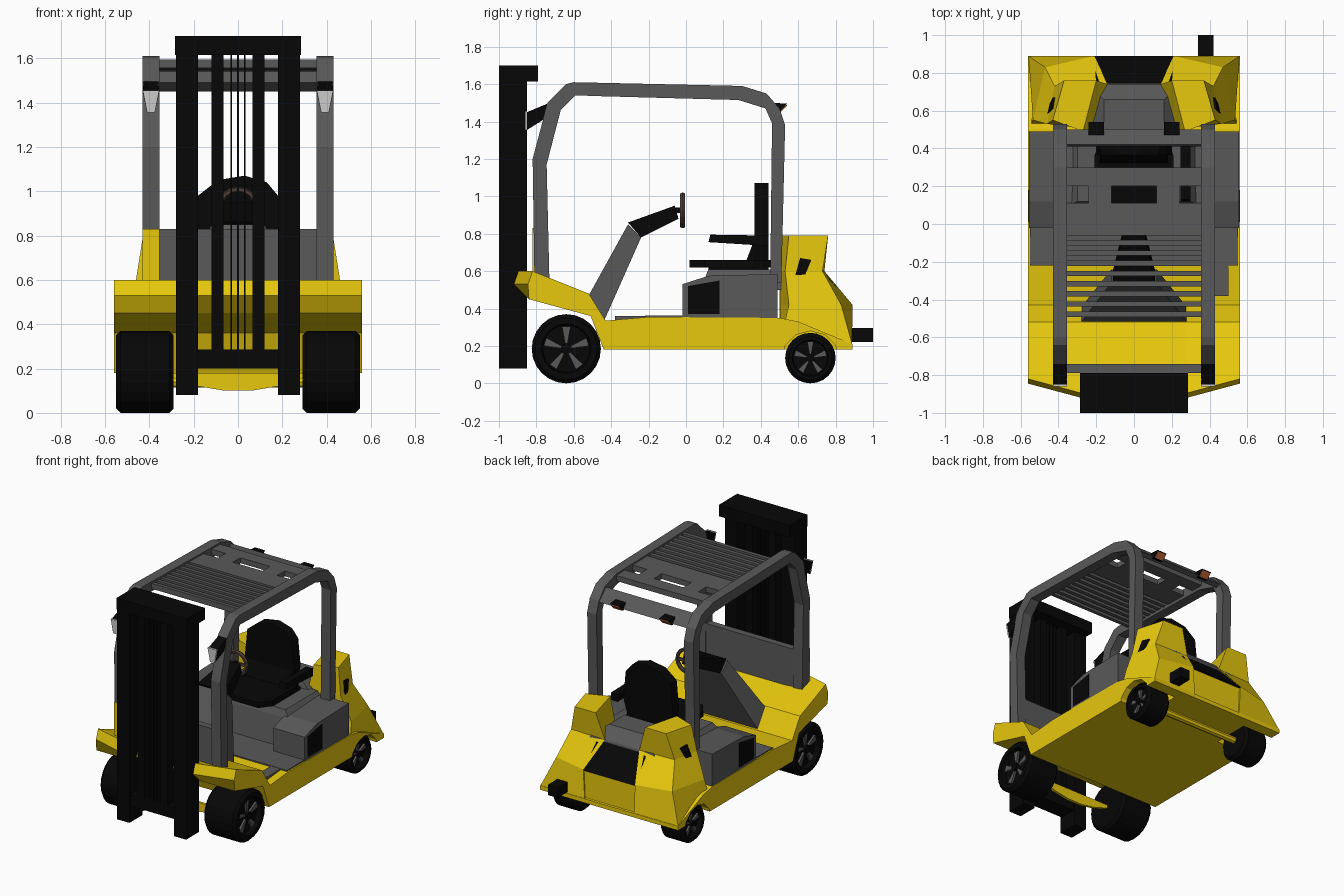
import bpy, bmesh, math
from math import sin, cos, pi

if "Cube" in bpy.data.objects:
    bpy.data.objects.remove(bpy.data.objects["Cube"])


def material(name, rgb):
    m = bpy.data.materials.new(name)
    m.diffuse_color = (*rgb, 1)
    m.use_nodes = True
    m.node_tree.nodes["Principled BSDF"].inputs["Base Color"].default_value = m.diffuse_color
    return m


YELLOW = material("yellow_paint", (0.8, 0.58, 0.004))
BLACK = material("black", (0.002, 0.002, 0.002))
GREY = material("dark_grey", (0.1, 0.1, 0.1))
SILVER = material("lamp_glass", (0.6, 0.6, 0.6))
ORANGE = material("orange_lens", (0.5, 0.12, 0.03))
BROWN = material("wheel_brown", (0.08, 0.05, 0.04))


def loft(name, rings, mat, closed=False):
    """Bridge equal-sized rings of points; cap the ends unless closed."""
    bm = bmesh.new()
    vs = [[bm.verts.new(p) for p in r] for r in rings]
    n, k = len(rings[0]), len(rings)
    for i in range(k if closed else k - 1):
        a, b = vs[i], vs[(i + 1) % k]
        for j in range(n):
            bm.faces.new((a[j], a[(j + 1) % n], b[(j + 1) % n], b[j]))
    if not closed:
        bm.faces.new(vs[0])
        bm.faces.new(vs[-1])
    bmesh.ops.recalc_face_normals(bm, faces=bm.faces)
    me = bpy.data.meshes.new(name)
    bm.to_mesh(me)
    bm.free()
    me.materials.append(mat)
    ob = bpy.data.objects.new(name, me)
    bpy.context.collection.objects.link(ob)
    return ob


def prism(name, yz, x0, x1, mat):
    return loft(name, [[(x, y, z) for y, z in yz] for x in (x0, x1)], mat)


def box(name, x0, x1, y0, y1, z0, z1, mat):
    return prism(name, [(y0, z0), (y1, z0), (y1, z1), (y0, z1)], x0, x1, mat)


def levels(name, data, mat, s=1):
    """Loft horizontal outlines given as (z, [(x, y)...])."""
    return loft(name, [[(s * x, y, z) for x, y in pts] for z, pts in data], mat)


def rect(hx, y0, y1):
    return [(-hx, y0), (hx, y0), (hx, y1), (-hx, y1)]


def lathe_x(name, prof, cy, cz, n, mat, closed=False):
    """Revolve (radius, x) points about an x axis."""
    rings = [[(x, cy + r * cos(2 * pi * i / n), cz + r * sin(2 * pi * i / n))
              for i in range(n)] for r, x in prof]
    return loft(name, rings, mat, closed)


def cut_arch(ob, cutter):
    mod = ob.modifiers.new("wheel_arch", "BOOLEAN")
    mod.operation, mod.object, mod.solver = "DIFFERENCE", cutter, "EXACT"


# Chassis: side profile swept across, front lip swept back at the corners
prof = [(-.92, .53), (-.895, .6), (-.52, .48), (-.43, .335), (-.2, .355), (.5, .35), (.6, .33),
        (.89, .21), (.89, .18), (-.44, .18), (-.51, .36), (-.84, .45)]
rings = []
for x, dy in ((-.56, .075), (-.28, 0), (.28, 0), (.56, .075)):
    rings.append([(x, y + (dy if y < -.88 else 0), z) for y, z in prof])
chassis = loft("chassis", rings, YELLOW)

# Counterweight: centre block, grille and two horns with handle recesses
prism("counterweight_centre", [(.5, .33), (.5, .6), (.73, .58), (.88, .41), (.88, .2)],
      -.23, .23, YELLOW)
loft("rear_grille", [[(-.21, .89, .415), (.21, .89, .415), (.2, .74, .59), (-.2, .74, .59)],
                     [(-.21, .87, .41), (.21, .87, .41), (.2, .71, .58), (-.2, .71, .58)]], BLACK)
for s in (-1, 1):
    cut = lathe_x("arch_cutter", [(.155, s * .31), (.155, s * .7)], .665, .125, 12, BLACK)
    cut.hide_render = True
    cut.hide_set(True)
    cut_arch(chassis, cut)
    horn = levels("counterweight_horn", [
        (.21, [(.2, .5), (.558, .5), (.558, .888), (.2, .888)]),
        (.42, [(.2, .5), (.535, .55), (.47, .83), (.21, .89)]),
        (.6, [(.22, .5), (.46, .53), (.42, .73), (.14, .74)]),
        (.79, [(.27, .49), (.43, .55), (.37, .76), (.2, .76)])], YELLOW, s)
    cut_arch(horn, cut)
    loft("handle_recess", [[(s * (x + d), y, z) for x, y, z in
         ((.458, .585, .58), (.448, .635, .575), (.43, .67, .66), (.44, .61, .67))]
         for d in (-.03, 0)], BLACK)

# Engine hood, seat pedestal and side boxes with vents
levels("hood", [(.5, rect(.28, .46, .76)), (.6, rect(.26, .46, .74)), (.68, rect(.16, .48, .66))], GREY)
levels("seat_pedestal", [(.34, rect(.34, .06, .49)), (.56, rect(.34, .1, .49)),
                         (.61, rect(.3, .12, .49))], GREY)
for s in (-1, 1):
    prism("side_box", [(-.02, .34), (-.02, .53), (.12, .575), (.49, .585), (.49, .34)],
          s * .3, s * .555, GREY)
    prism("side_vent", [(.01, .37), (.18, .37), (.18, .55), (.01, .52)], s * .545, s * .558, BLACK)
box("floor_mat", -.55, .55, -.22, .1, .34, .362, GREY)
box("step_plate", .42, .5, -.38, -.22, .33, .36, GREY)

# Front console and dash
loft("console", [
    [(-.28, -.52, .47), (.28, -.52, .47), (.28, -.44, .33), (-.28, -.44, .33)],
    [(-.12, -.31, .85), (.12, -.31, .85), (.12, -.24, .78), (-.12, -.24, .78)]], GREY)
loft("dash", [
    [(-.11, -.31, .86), (.11, -.31, .86), (.11, -.24, .78), (-.11, -.24, .78)],
    [(-.06, -.06, .95), (.06, -.06, .95), (.06, -.04, .88), (-.06, -.04, .88)]], BLACK)
box("steering_column", -.015, .015, -.07, -.015, .91, .94, BLACK)

# Steering wheel
ring = []
for i in range(16):
    a = 2 * pi * i / 16
    ring.append([((.083 + .013 * cos(b)) * cos(a), -.018 + .016 * sin(b),
                  .925 + (.083 + .013 * cos(b)) * sin(a)) for b in (j * pi / 3 for j in range(6))])
loft("steering_wheel", ring, BROWN, closed=True)
box("steering_spoke", -.08, .08, -.025, -.01, .915, .935, BROWN)

# Seat
levels("seat_base", [(.59, rect(.2, .12, .44)), (.63, rect(.2, .12, .44))], BLACK)
cushion = [(-.15, .02), (.15, .02), (.21, .1), (.21, .36), (.17, .46), (-.17, .46), (-.21, .36), (-.21, .1)]
levels("seat_cushion", [(.62, cushion), (.66, cushion)], BLACK)
back = [(-.16, .64), (-.2, .78), (-.18, .98), (-.09, 1.05), (.03, 1.07), (.13, 1.04), (.18, .98), (.2, .78), (.16, .64)]
loft("seat_back", [[(x, y, z) for x, z in back] for y in (.365, .44)], BLACK)
prism("seat_bolster", [(.32, .65), (.37, .65), (.37, .78)], -.18, .18, BLACK)
prism("armrest", [(.12, .755), (.44, .735), (.44, .79), (.13, .795)], .245, .3, BLACK)

# Overhead guard: bent side frames
frame = [(-.81, .54), (-.82, 1.2), (-.74, 1.5), (-.64, 1.6), (-.6, 1.61), (.3, 1.59), (.43, 1.55),
         (.5, 1.47), (.53, 1.38), (.51, .54), (.45, .54), (.46, 1.39), (.425, 1.47), (.28, 1.515),
         (-.45, 1.535), (-.59, 1.54), (-.67, 1.46), (-.745, 1.17), (-.73, .54)]
for s in (-1, 1):
    prism("guard_frame", frame, s * .355, s * .43, GREY)
box("front_panel", -.36, .36, -.79, -.74, .53, .83, GREY)
box("painted_pillar_face", -.43, -.355, -.822, -.8, .55, .83, YELLOW)


# Roof plate, windows and slats
def roof(name, x0, x1, y0, y1):
    z = lambda y: 1.585 - .02 * y
    prism(name, [(y0, z(y0) - .04), (y1, z(y1) - .04), (y1, z(y1)), (y0, z(y0))], x0, x1, GREY)


roof("roof_rear_plate", -.36, .36, .2, .3)
roof("roof_front_plate", -.36, .36, -.06, .11)
for s in (-1, 1):
    roof("roof_web", s * .12, s * .24, .11, .2)
for i in range(8):
    y = -.1 - i * .054
    roof("roof_slat", -.36, .36, y - .014, y + .014)
prism("roof_back_bar", [(.41, 1.49), (.42, 1.54), (.5, 1.46), (.46, 1.45)], -.36, .36, GREY)

# Lamps
for s in (-1, 1):
    loft("headlamp_body", [
        [(s * x, -.85, z) for x, z in ((.355, 1.45), (.43, 1.45), (.41, 1.355), (.375, 1.355))],
        [(s * x, -.73, z) for x, z in ((.36, 1.5), (.425, 1.5), (.425, 1.43), (.36, 1.43))]], BLACK)
    loft("headlamp_glass", [[(s * x, y, z) for x, z in ((.355, 1.455), (.43, 1.455), (.41, 1.355), (.375, 1.355))]
                            for y in (-.86, -.85)], SILVER)
    prism("rear_lamp", [(.47, 1.5), (.54, 1.495), (.5, 1.45), (.47, 1.455)], s * .16, s * .24, BLACK)
    loft("rear_lens", [[(s * x, y + d, z + d * -.8) for x, y, z in
         ((.165, .535, 1.49), (.235, .535, 1.49), (.235, .5, 1.455), (.165, .5, 1.455))]
         for d in (0, .006)], ORANGE)

# Mast: outer and inner rails, crossbars, chains
for s in (-1, 1):
    box("mast_outer_rail", s * .18, s * .28, -1, -.85, .08, 1.7, BLACK)
    box("mast_inner_rail", s * .065, s * .12, -.99, -.86, .22, 1.65, BLACK)
    box("mast_chain", s * .026, s * .034, -.98, -.87, .28, 1.65, BLACK)
box("lift_cylinder", -.004, .004, -.98, -.87, .28, 1.65, BLACK)
box("mast_top_bar", -.285, .285, -1, -.79, 1.615, 1.7, BLACK)
box("mast_bottom_bar", -.2, .2, -.99, -.86, .2, .285, BLACK)

# Rear hitch box
box("hitch", .34, .42, .86, 1, .22, .295, BLACK)


# Wheels: stepped tyre, recessed disc and flared spokes; yellow axles
def wheel(name, s, cy, r, xi, xo):
    b = .02
    lathe_x(name + "_tyre", [(r - b, s * xi), (r, s * (xi + b)), (r, s * (xo - b)), (r - b, s * xo),
                             (r * .72, s * xo), (r * .68, s * (xo - .04))], cy, r, 24, BLACK)
    for i in range(5):
        a = pi / 2 + 2 * pi * i / 5
        pts = ((.12, -.25), (.66, -.19), (.66, .19), (.12, .25))
        loft(name + "_spoke", [[(s * x, cy + r * q * cos(a + t), r + r * q * sin(a + t)) for q, t in pts]
                               for x in (xo - .05, xo - .025)], GREY)
    lathe_x(name + "_hub", [(r * .16, s * (xo - .05)), (r * .16, s * (xo - .01))], cy, r, 12, BLACK)


for s in (-1, 1):
    wheel("front_wheel", s, -.64, .185, .29, .55)
    wheel("rear_wheel", s, .665, .135, .34, .535)
lathe_x("rear_axle", [(.025, -.36), (.025, .36)], .665, .14, 8, YELLOW)
axle = [(-.3, .18), (.3, .18), (.3, .16), (.18, .12), (.06, .1), (-.06, .1), (-.18, .12), (-.3, .16)]
loft("front_axle", [[(x, y, z) for x, z in axle] for y in (-.65, -.63)], YELLOW)
